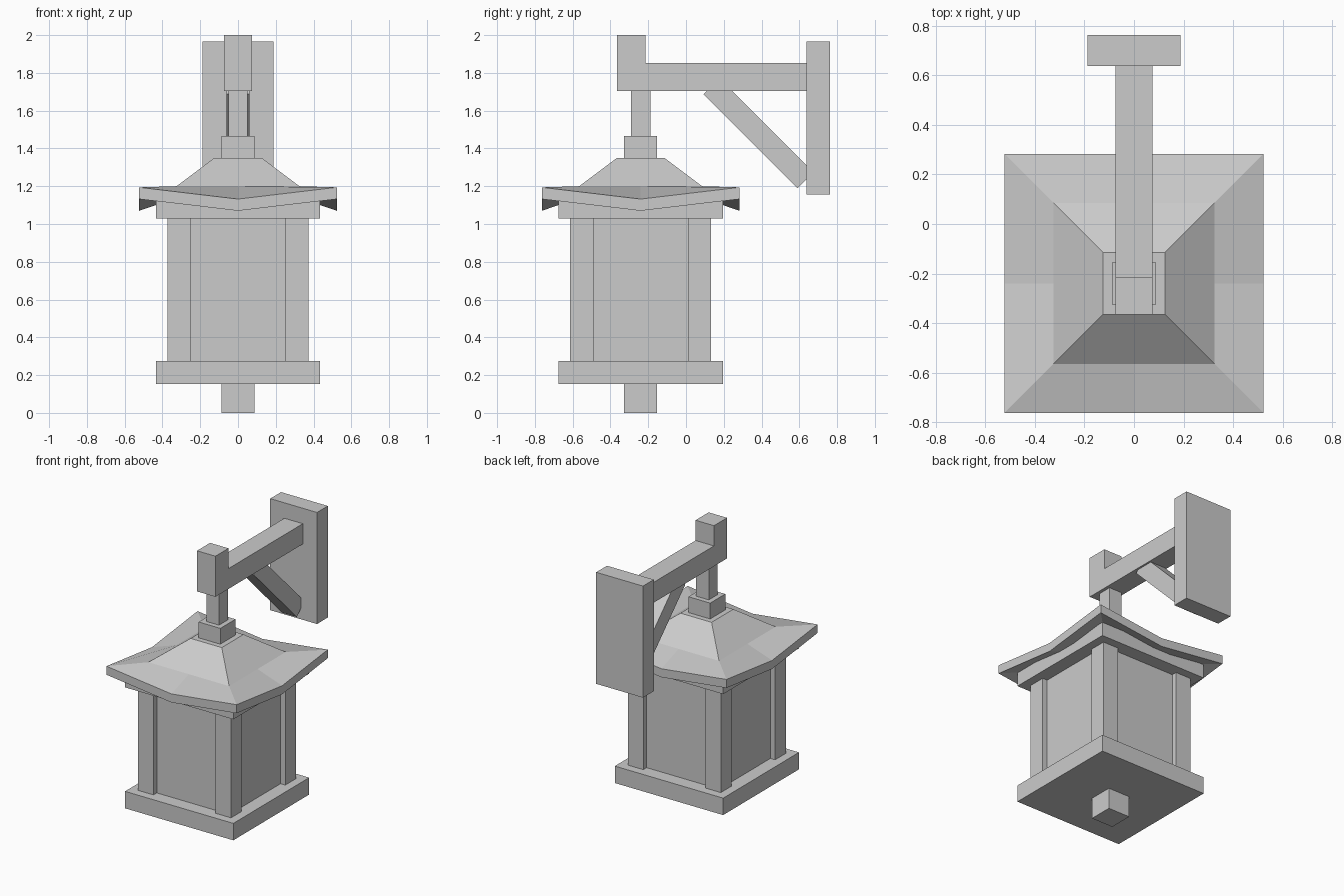
import bpy, bmesh

if "Cube" in bpy.data.objects:
    bpy.data.objects.remove(bpy.data.objects["Cube"])

CY = -0.24  # y of the lantern axis


def finish(name, bm):
    bmesh.ops.recalc_face_normals(bm, faces=bm.faces)
    me = bpy.data.meshes.new(name)
    bm.to_mesh(me)
    bm.free()
    ob = bpy.data.objects.new(name, me)
    bpy.context.collection.objects.link(ob)
    return ob


def box(name, x0, x1, y0, y1, z0, z1):
    bm = bmesh.new()
    bmesh.ops.create_cube(bm, size=1)
    for v in bm.verts:
        v.co = ((x0 + x1) / 2 + v.co.x * (x1 - x0),
                (y0 + y1) / 2 + v.co.y * (y1 - y0),
                (z0 + z1) / 2 + v.co.z * (z1 - z0))
    return finish(name, bm)


def block(name, half, z0, z1):
    """Square block centred on the lantern axis."""
    return box(name, -half, half, CY - half, CY + half, z0, z1)


def extrude_x(name, profile, half):
    """Side profile (y, z) extruded symmetrically along x."""
    bm = bmesh.new()
    face = bm.faces.new([bm.verts.new((-half, y, z)) for y, z in profile])
    ext = bmesh.ops.extrude_face_region(bm, geom=[face])["geom"]
    verts = [g for g in ext if isinstance(g, bmesh.types.BMVert)]
    bmesh.ops.translate(bm, verts=verts, vec=(2 * half, 0, 0))
    return finish(name, bm)


# Lantern body
block("bottom_finial", 0.087, 0, 0.152)
block("base_plate", 0.435, 0.152, 0.275)
block("lamp_panels", 0.335, 0.275, 1.03)
block("top_plate", 0.435, 1.03, 1.13)
for sx, side in ((-1, "left"), (1, "right")):
    for sy, end in ((-1, "front"), (1, "back")):
        x, y = sx * 0.3115, CY + sy * 0.3115
        box(f"{end}_{side}_post", x - 0.0615, x + 0.0615,
            y - 0.0615, y + 0.0615, 0.275, 1.03)

# Roof: square rings with edge midpoints, eaves sag between raised corners
AROUND = [(-1, -1), (0, -1), (1, -1), (1, 0), (1, 1), (0, 1), (-1, 1), (-1, 0)]
THICK = 0.062
levels = [(0.125, 1.35, 1.35), (0.325, 1.2, 1.2), (0.523, 1.194, 1.132)]
levels += [(h, c - THICK, m - THICK) for h, c, m in reversed(levels)]
bm = bmesh.new()
rings = [[bm.verts.new((h * x, CY + h * y, corner if x and y else mid))
          for x, y in AROUND] for h, corner, mid in levels]
for a, b in zip(rings, rings[1:]):
    for i in range(8):
        j = (i + 1) % 8
        bm.faces.new((a[i], a[j], b[j], b[i]))
bm.faces.new(rings[0])
bm.faces.new(rings[-1])
finish("roof", bm)

# Hanger
block("roof_collar", 0.087, 1.35, 1.465)
block("hanger_stem", 0.051, 1.465, 1.705)

# Wall bracket
extrude_x("bracket_arm", [(-0.365, 1.705), (0.64, 1.705), (0.64, 1.853),
                          (-0.215, 1.853), (-0.215, 2.0), (-0.365, 2.0)], 0.074)
extrude_x("diagonal_brace", [(0.093, 1.687), (0.59, 1.19),
                             (0.675, 1.275), (0.178, 1.772)], 0.06)
box("wall_plate", -0.188, 0.188, 0.638, 0.762, 1.155, 1.965)
